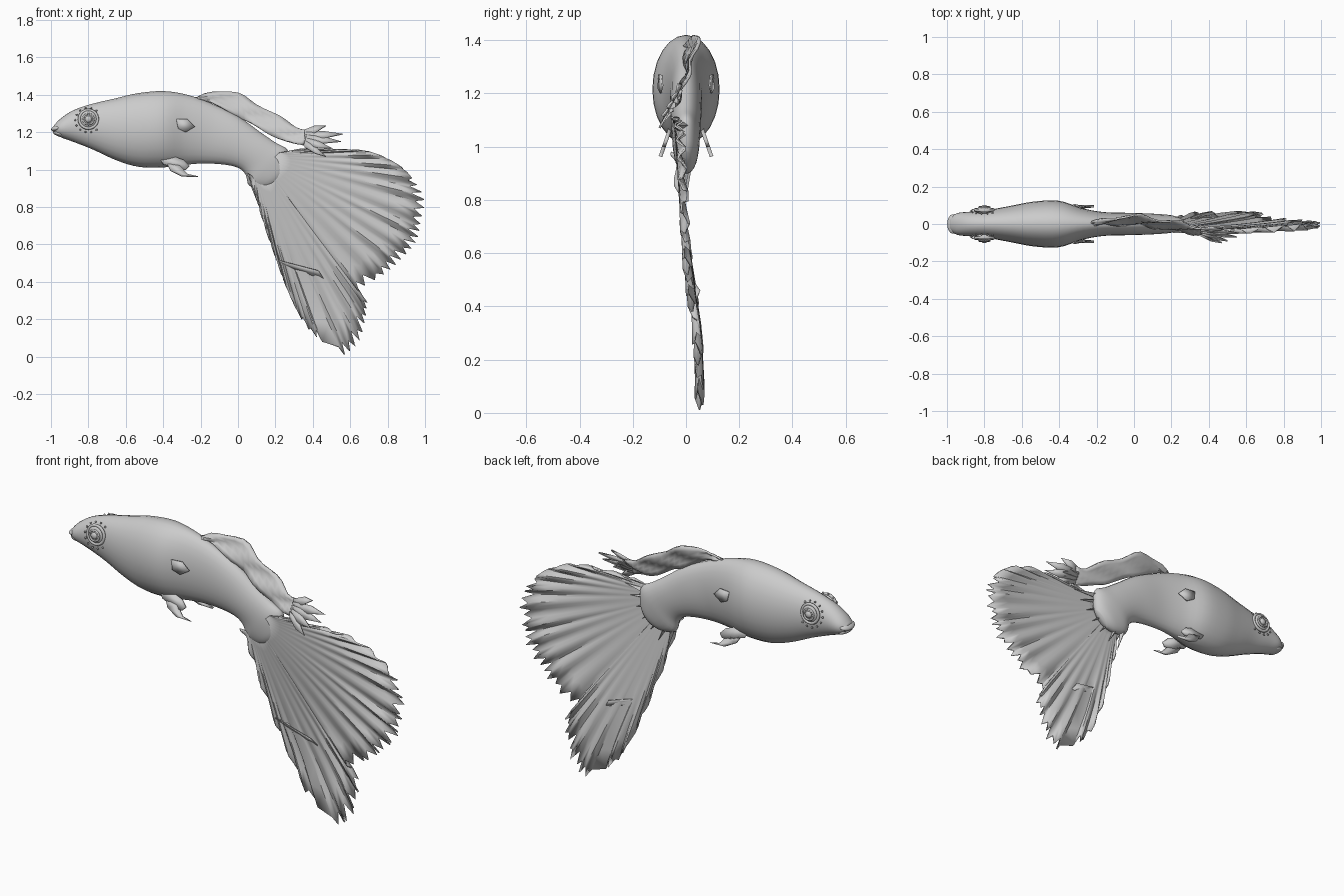
import bpy, math, random
from mathutils import Vector

if "Cube" in bpy.data.objects:
    bpy.data.objects.remove(bpy.data.objects["Cube"])

random.seed(4)


def make(name, verts, faces, thick=0, angle=40):
    me = bpy.data.meshes.new(name)
    me.from_pydata([tuple(v) for v in verts], [], faces)
    ob = bpy.data.objects.new(name, me)
    bpy.context.collection.objects.link(ob)
    bpy.ops.object.select_all(action='DESELECT')
    ob.select_set(True)
    bpy.context.view_layer.objects.active = ob
    bpy.ops.object.mode_set(mode='EDIT')
    bpy.ops.mesh.select_all(action='SELECT')
    bpy.ops.mesh.normals_make_consistent(inside=False)
    bpy.ops.object.mode_set(mode='OBJECT')
    bpy.ops.object.shade_smooth_by_angle(angle=math.radians(angle))
    if thick:
        m = ob.modifiers.new("thickness", 'SOLIDIFY')
        m.thickness, m.offset = thick, 0
    return ob


def spline(rows, steps):
    """Catmull-Rom through rows of numbers."""
    rows = [Vector(r) for r in rows]
    out = []
    for i in range(len(rows) - 1):
        a, b, c, d = (rows[min(max(i + k, 0), len(rows) - 1)] for k in (-1, 0, 1, 2))
        for s in range(steps):
            t = s / steps
            out.append(0.5 * (2 * b + (c - a) * t + (2 * a - 5 * b + 4 * c - d) * t * t
                              + (3 * b - a - 3 * c + d) * t ** 3))
    return out + [rows[-1]]


def grid_faces(nr, nc, wrap=False):
    return [(r * nc + c, r * nc + (c + 1) % nc, (r + 1) * nc + (c + 1) % nc, (r + 1) * nc + c)
            for r in range(nr - 1) for c in range(nc if wrap else nc - 1)]


def ball(name, loc, size, rot=(0, 0, 0)):
    bpy.ops.mesh.primitive_uv_sphere_add(segments=20, ring_count=12, location=loc, rotation=rot)
    ob = bpy.context.object
    ob.name, ob.scale = name, size
    bpy.ops.object.shade_smooth()
    return ob


def ring(name, loc, major, minor, rot):
    bpy.ops.mesh.primitive_torus_add(major_radius=major, minor_radius=minor, major_segments=28,
                                     minor_segments=8, location=loc, rotation=rot)
    bpy.context.object.name = name
    bpy.ops.object.shade_smooth()


# Body: loops given as top x, top z, bottom x, bottom z, half width
loops = [(-.985, 1.235, -.98, 1.19, .035), (-.95, 1.272, -.94, 1.17, .058),
         (-.88, 1.318, -.87, 1.145, .066), (-.78, 1.352, -.77, 1.105, .076),
         (-.66, 1.38, -.65, 1.05, .098), (-.54, 1.408, -.53, 1.015, .12),
         (-.40, 1.42, -.40, 1.012, .124), (-.27, 1.40, -.29, 1.025, .085),
         (-.14, 1.353, -.19, 1.033, .064), (.0, 1.285, -.08, 1.028, .06),
         (.12, 1.20, .0, 1.01, .057), (.2, 1.145, .04, .975, .054),
         (.265, 1.105, .06, .915, .05), (.272, 1.03, .13, .898, .04), (.262, .98, .19, .908, .02)]
sides = 24
verts = []
rows = spline(loops, 4)
for tx, tz, bx, bz, w in rows:
    for k in range(sides):
        a = 2 * math.pi * k / sides
        f = (1 + math.cos(a)) / 2
        verts.append((bx + (tx - bx) * f, w * math.sin(a), bz + (tz - bz) * f))
n = len(rows)
faces = grid_faces(n, sides, True) + [tuple(range(sides)), tuple(range((n - 1) * sides, n * sides))]
make("body", verts, faces, angle=60)

# Lips
ball("upper_lip", (-.967, 0, 1.222), (.033, .052, .017), (0, -.3, 0))
ball("lower_lip", (-.957, 0, 1.192), (.034, .046, .014), (0, .3, 0))

# Eyes with rims and pupils, and pores around them
for s in (-1, 1):
    tilt = (math.pi / 2 + s * .08, 0, 0)
    ball("eye", (-.8, s * .071, 1.27), (.048, .022, .048))
    ring("eye_rim", (-.8, s * .076, 1.27), .049, .008, tilt)
    ring("iris_rim", (-.8, s * .09, 1.27), .028, .005, tilt)
    ball("pupil", (-.8, s * .09, 1.27), (.018, .012, .018))
    for k in range(14):
        a = 2 * math.pi * k / 14
        ball("pore", (-.8 + .07 * math.cos(a), s * (.07 - .014 * math.sin(a)),
                      1.265 + .066 * math.sin(a)), (.005, .005, .005))

# Tail: fan of rays from the tail root to a ragged outline
smooth_top = [(.34, 1.11), (.54, 1.107), (.7, 1.095), (.84, 1.035), (.93, .955), (.995, .84)]
ragged = [(.975, .71), (.95, .61), (.87, .52), (.78, .44), (.64, .36)]
lower = [(.69, .30), (.68, .2), (.64, .07), (.56, .005)]
front = [(.45, .08), (.36, .17), (.27, .35), (.21, .51), (.14, .71), (.09, .88), (.05, .98)]
outline = spline(smooth_top + ragged, 6) + spline(lower, 6) + spline(front, 5)
nt, root_a, root_b = len(outline), Vector((.22, 1.09)), Vector((.08, .96))
n_plain, n_front = 24, nt - 24
rings_n = 9
verts = []
for j in range(rings_n):
    t = j / (rings_n - 1)
    for i, p in enumerate(outline):
        u = i / (nt - 1)
        root = root_a.lerp(root_b, u)
        q = Vector(p)
        if n_plain < i < n_front and i % 2:
            q = q + (root - q) * random.uniform(.03, .08)
        q = root.lerp(q, t)
        y = -.045 + .085 * min(1, (1.1 - q.y) / .8) + .02 * max(0, q.x - .6)
        # gathered pleats, strongest on the outer margin
        y += .016 * t ** 3 * math.sin(i * 1.25) + .012 * t * math.sin(u * 11)
        verts.append((q.x, y, max(q.y, .003)))
make("tail_fin", verts, grid_faces(rings_n, nt), .008, 35)

# Raised folds on both faces of the tail
for s in (-1, 1):
    make("tail_fold", [(.2, .01, .52), (.43, .03 + s * .022, .46), (.46, .035, .415), (.33, .03, .455)],
         [(0, 1, 2, 3)], .004)

# Short rays joining body to tail
for k in range(7):
    u = k / 6
    a = Vector((.26 - .18 * u, 0, 1.08 - .16 * u))
    d = Vector((math.cos(.0 - 1.3 * u), 0, math.sin(.0 - 1.3 * u)))
    side = Vector((-d.z, 0, d.x)) * .02
    up = Vector((0, .03, 0))
    tip = a + d * .13 + Vector((0, -.03 + .03 * u, 0))
    make("tail_ray", [a - d * .06 + side, a - d * .06 + up, a - d * .06 - side, a - d * .06 - up, tip],
         [(0, 1, 4), (1, 2, 4), (2, 3, 4), (3, 0, 4), (0, 1, 2, 3)])

# Dorsal fin: top x, top z, bottom x, bottom z, y top, y bottom
dorsal = [(-.23, 1.385, -.22, 1.37, .0, 0), (-.14, 1.413, -.13, 1.355, .03, 0),
          (.0, 1.412, -.0, 1.28, .045, .0), (.1, 1.345, .08, 1.245, .03, -.012),
          (.22, 1.29, .18, 1.18, .012, -.03), (.31, 1.225, .29, 1.145, -.01, -.045),
          (.38, 1.212, .35, 1.13, -.025, -.06)]
rows = spline(dorsal, 3)
verts, cols = [], 6
for r, (tx, tz, bx, bz, ty, by) in enumerate(rows):
    for c in range(cols):
        f = c / (cols - 1)
        verts.append((tx + (bx - tx) * f, ty + (by - ty) * f + .01 * math.sin(r * 1.1 + c * 1.3),
                      tz + (bz - tz) * f))
make("dorsal_fin", verts, grid_faces(len(rows), cols), .01, 45)

# Pointed streamers at the end of the dorsal fin
tips = [(.47, 1.235, -.03), (.56, 1.19, -.05), (.55, 1.15, -.07), (.5, 1.115, -.09), (.47, 1.07, -.1)]
for k, (x, z, y) in enumerate(tips):
    c = Vector((.355, -.025 - .009 * k, 1.195 - .014 * k))
    tip = Vector((x, y, z))
    m = c.lerp(tip, .5)
    make("dorsal_streamer", [c + Vector((0, 0, .018)), m + Vector((0, .012, .02)), tip,
                             m + Vector((0, -.01, -.018)), c - Vector((0, 0, .018))],
         [(0, 1, 3, 4), (1, 2, 3)], .008)

# Paired pelvic fins: two leaf-shaped lobes each
for s in (-1, 1):
    for name, pts in (("pelvic_fin", [(-.42, 1.06), (-.36, 1.075), (-.29, 1.05), (-.26, 1.02),
                                      (-.28, 1.0), (-.34, 1.01), (-.4, 1.03)]),
                      ("pelvic_fin_tip", [(-.38, 1.03), (-.31, 1.02), (-.27, .975), (-.215, .963),
                                          (-.3, .965), (-.36, .995)])):
        v = [(x, s * (.062 + .35 * (1.06 - z)), z) for x, z in pts]
        make(name, v, [tuple(range(len(v)))], .014)

# Small pectoral fins folded against the flanks
for s in (-1, 1):
    make("pectoral_fin", [(-.33, s * .1, 1.27), (-.27, s * .092, 1.27), (-.23, s * .088, 1.23),
                          (-.28, s * .095, 1.2), (-.32, s * .105, 1.22)], [(0, 1, 2, 3, 4)], .006)
